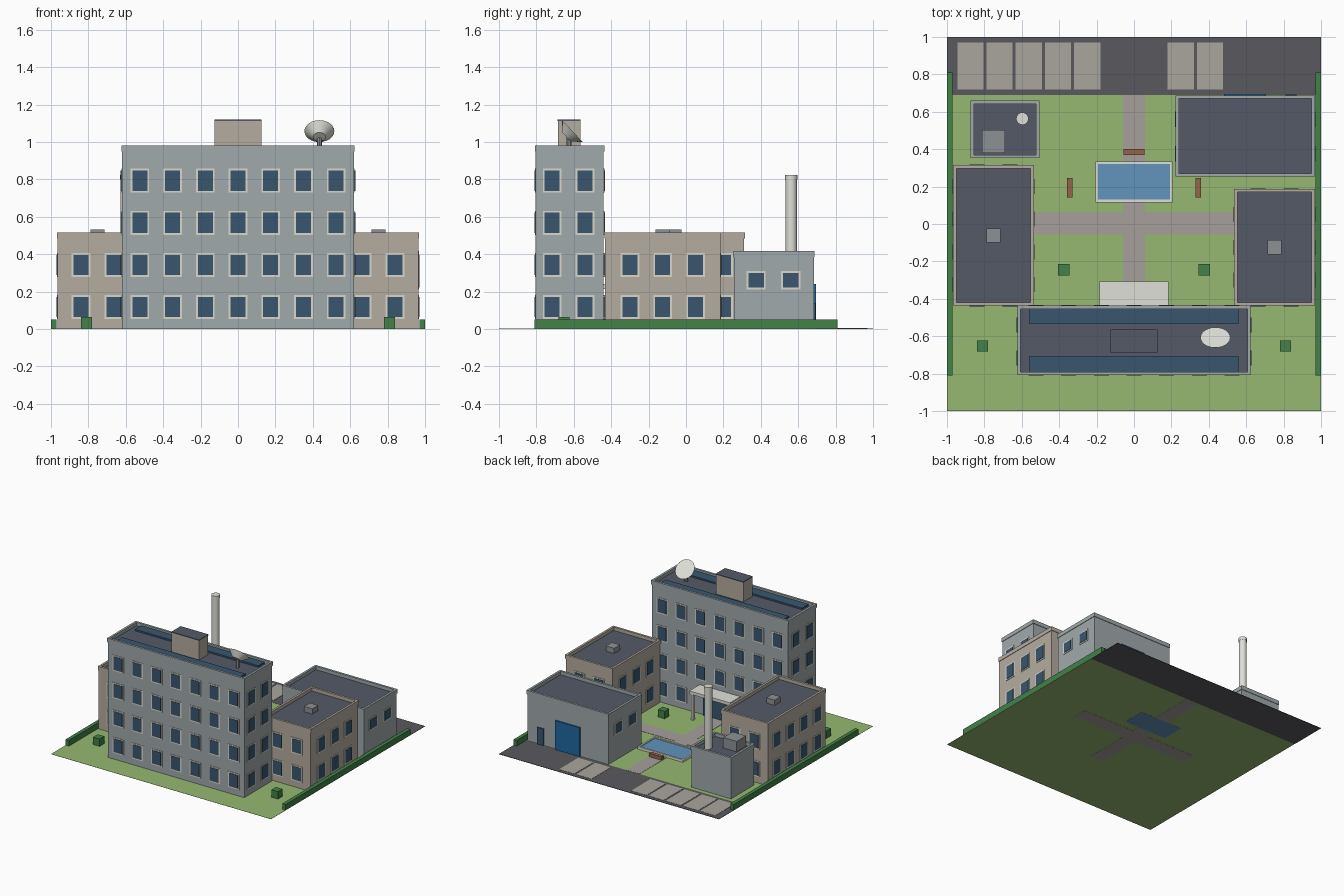
import bpy, bmesh, math
from mathutils import Vector, Matrix

if "Cube" in bpy.data.objects:
    bpy.data.objects.remove(bpy.data.objects["Cube"])

MATS = {}
COLORS = dict(grass="95B770", asphalt="5A595E", path="A59E9A", bay="A8A59C", wall="A0A8AB",
              beige="B3AB9F", roof="555A67", glass="3C566E", frame="DAD7CB", hedge="45804A",
              water="6292BA", wood="93644A", white="DFDFD8", blue="2468A0", metal="8C9094")


def mat(name):
    if name not in MATS:
        h = COLORS[name]
        lin = [(int(h[i:i + 2], 16) / 255) ** 2.2 for i in (0, 2, 4)]
        MATS[name] = bpy.data.materials.new(name)
        MATS[name].diffuse_color = (*lin, 1)
    return MATS[name]


def finish(bm, name, *mats):
    me = bpy.data.meshes.new(name)
    bm.to_mesh(me)
    bm.free()
    for m in mats:
        me.materials.append(mat(m))
    ob = bpy.data.objects.new(name, me)
    bpy.context.collection.objects.link(ob)
    return ob


def add_box(bm, lo, hi, index=0):
    lo, hi = Vector(lo), Vector(hi)
    m = Matrix.Translation((lo + hi) / 2) @ Matrix.Diagonal((*(hi - lo), 1))
    vs = bmesh.ops.create_cube(bm, size=1, matrix=m)['verts']
    for f in {f for v in vs for f in v.link_faces}:
        f.material_index = index


def boxes(name, color, *items):
    """Each item is (x0, x1, y0, y1, z0, z1)."""
    bm = bmesh.new()
    for x0, x1, y0, y1, z0, z1 in items:
        add_box(bm, (x0, y0, z0), (x1, y1, z1))
    return finish(bm, name, color)


def cone(name, color, loc, r1, r2, depth, rot=None, segs=24):
    bm = bmesh.new()
    m = Matrix.Translation(loc) @ (rot or Matrix())
    bmesh.ops.create_cone(bm, cap_ends=True, segments=segs, radius1=r1, radius2=r2,
                          depth=depth, matrix=m @ Matrix.Translation((0, 0, depth / 2)))
    ob = finish(bm, name, color)
    bpy.context.view_layer.objects.active = ob
    ob.select_set(True)
    bpy.ops.object.shade_smooth_by_angle()
    ob.select_set(False)
    return ob


G = 0.002  # grass level


def building(name, color, x0, x1, y0, y1, top):
    """Walls, a recessed dark roof and a slightly proud parapet ring."""
    o, t, h = 0.004, 0.018, top - 0.033
    boxes(name + "_walls", color, (x0 + o, x1 - o, y0 + o, y1 - o, G, h))
    boxes(name + "_roof", "roof", (x0 + t, x1 - t, y0 + t, y1 - t, h - 0.01, h + 0.005))
    boxes(name + "_parapet", color,
          (x0, x1, y0, y0 + t, h, top), (x0, x1, y1 - t, y1, h, top),
          (x0, x0 + t, y0 + t, y1 - t, h, top), (x1 - t, x1, y0 + t, y1 - t, h, top))


def windows(name, face, plane, positions, heights, w=0.1, h=0.128, skip=None):
    """Framed windows on a wall; face is +x, -x, +y or -y."""
    bm = bmesh.new()
    s = 1 if face[0] == '+' else -1
    for z in heights:
        for p in positions:
            if skip and skip(p, z):
                continue
            for i, (inset, out) in enumerate(((0, 0.004), (0.01, 0.007))):
                a, b = sorted((plane - s * 0.01, plane + s * out))
                u, v = w / 2 - inset, h / 2 - inset
                if face[1] == 'x':
                    add_box(bm, (a, p - u, z - v), (b, p + u, z + v), i)
                else:
                    add_box(bm, (p - u, a, z - v), (p + u, b, z + v), i)
    finish(bm, name, "frame", "glass")


def spread(centre, n, step=0.175):
    return [centre + (i - (n - 1) / 2) * step for i in range(n)]


# Ground, paths and parking
boxes("lawn", "grass", (-1, 1, -1, 0.69, 0.001, G))
boxes("asphalt_yard", "asphalt", (-1, 1, 0.69, 1, 0, 0.003))
boxes("garden_paths", "path", (-0.06, 0.06, -0.435, 0.13, 0, 0.004), (-0.06, 0.06, 0.32, 0.69, 0, 0.004),
      (-0.535, -0.06, -0.057, 0.063, 0, 0.004), (0.06, 0.535, -0.057, 0.063, 0, 0.004))
boxes("parking_bays", "bay", *[(x - 0.07, x + 0.07, 0.72, 0.97, 0.002, 0.005)
                               for x in (-0.875, -0.719, -0.563, -0.406, -0.25, 0.25, 0.406)])

# Main four-storey block
floors = [0.118 + 0.225 * i for i in range(4)]
building("main_block", "wall", -0.624, 0.624, -0.808, -0.437, 0.982)
windows("main_front_windows", "-y", -0.804, spread(0, 7), floors)
windows("main_back_windows", "+y", -0.441, spread(0, 7), floors,
        skip=lambda p, z: z < 0.2 and abs(p) < 0.2)
for s, side in ((1, "right"), (-1, "left")):
    windows(f"main_{side}_windows", "+x" if s > 0 else "-x", s * 0.62, spread(-0.628, 2), floors)
boxes("roof_glazing_strips", "glass", (-0.56, 0.56, -0.535, -0.455, 0.95, 0.967),
      (-0.56, 0.56, -0.79, -0.705, 0.95, 0.967))
boxes("lift_housing", "beige", (-0.125, 0.125, -0.685, -0.565, 0.95, 1.113))
boxes("lift_housing_roof", "roof", (-0.126, 0.126, -0.686, -0.564, 1.113, 1.12))

# Satellite dish facing back and up
tilt = Matrix.Rotation(math.radians(-47), 4, 'X')
axis = tilt @ Vector((0, 0, 1))
cone("dish", "white", Vector((0.435, -0.607, 1.058)) - axis * 0.045, 0.033, 0.08, 0.045, tilt)
cone("dish_mast", "metal", (0.435, -0.625, 0.95), 0.013, 0.013, 0.08, segs=12)

# Entrance canopy and doors on the courtyard side
boxes("entrance_canopy", "white", (-0.185, 0.185, -0.445, -0.307, 0.215, 0.24))
boxes("canopy_posts", "white", *[(x - 0.01, x + 0.01, -0.335, -0.315, G, 0.215) for x in (-0.165, 0.165)])
boxes("entrance_doors", "glass", (-0.15, 0.15, -0.45, -0.432, G, 0.17))

# Two-storey wings
for side, x0, x1, y1, n in (("left", -0.968, -0.535, 0.315, 4), ("right", 0.535, 0.968, 0.188, 3)):
    building(side + "_wing", "beige", x0, x1, -0.437, y1, 0.517)
    cx, cy = (x0 + x1) / 2, (y1 - 0.437) / 2
    windows(side + "_wing_front_windows", "-y", -0.433, spread(cx, 2), floors[:2])
    windows(side + "_wing_back_windows", "+y", y1 - 0.004, spread(cx, 2), floors[:2])
    windows(side + "_wing_west_windows", "-x", x0 + 0.004, spread(cy, n), floors[:2])
    windows(side + "_wing_east_windows", "+x", x1 - 0.004, spread(cy, n), floors[:2])
    boxes(side + "_wing_roof_unit", "metal", (cx - 0.038, cx + 0.038, cy - 0.038, cy + 0.038, 0.48, 0.532))

# Garage with roller door
building("garage", "wall", 0.222, 0.968, 0.253, 0.688, 0.417)
windows("garage_right_windows", "+x", 0.964, (0.375, 0.56), (0.26,), 0.102, 0.098)
windows("garage_left_windows", "-x", 0.226, (0.375, 0.56), (0.26,), 0.102, 0.098)
boxes("garage_roller_door", "blue", (0.48, 0.705, 0.67, 0.696, G, 0.24))
boxes("garage_side_door", "glass", (0.81, 0.87, 0.67, 0.693, G, 0.14))

# Boiler house with chimney
building("boiler_house", "wall", -0.873, -0.505, 0.352, 0.66, 0.342)
cone("chimney", "white", (-0.597, 0.563, 0.3), 0.03, 0.03, 0.5)
cone("chimney_cap", "white", (-0.597, 0.563, 0.8), 0.033, 0.033, 0.024)
boxes("boiler_roof_unit", "metal", (-0.812, -0.69, 0.38, 0.502, 0.305, 0.4))

# Pool with raised rim
boxes("pool_water", "water", (-0.193, 0.193, 0.13, 0.32, 0, 0.014))
boxes("pool_rim", "white", (-0.207, 0.207, 0.115, 0.13, G, 0.022), (-0.207, 0.207, 0.32, 0.335, G, 0.022),
      (-0.207, -0.193, 0.13, 0.32, G, 0.022), (0.193, 0.207, 0.13, 0.32, G, 0.022))

# Benches, bushes and hedges
boxes("benches", "wood", (-0.057, 0.057, 0.37, 0.4, G, 0.032),
      *[(x - 0.014, x + 0.014, 0.143, 0.247, G, 0.032) for x in (-0.343, 0.343)])
boxes("bushes", "hedge", *[(s * x - 0.03, s * x + 0.03, y - 0.03, y + 0.03, G, 0.063)
                           for s in (-1, 1) for x, y in ((0.375, -0.245), (0.81, -0.652))])
boxes("hedges", "hedge", (-1, -0.97, -0.81, 0.81, G, 0.05), (0.97, 1, -0.81, 0.81, G, 0.05))

for m in bpy.data.materials:
    if m.users and not m.is_grease_pencil:
        m.use_nodes = True
        m.node_tree.nodes["Principled BSDF"].inputs["Base Color"].default_value = m.diffuse_color
